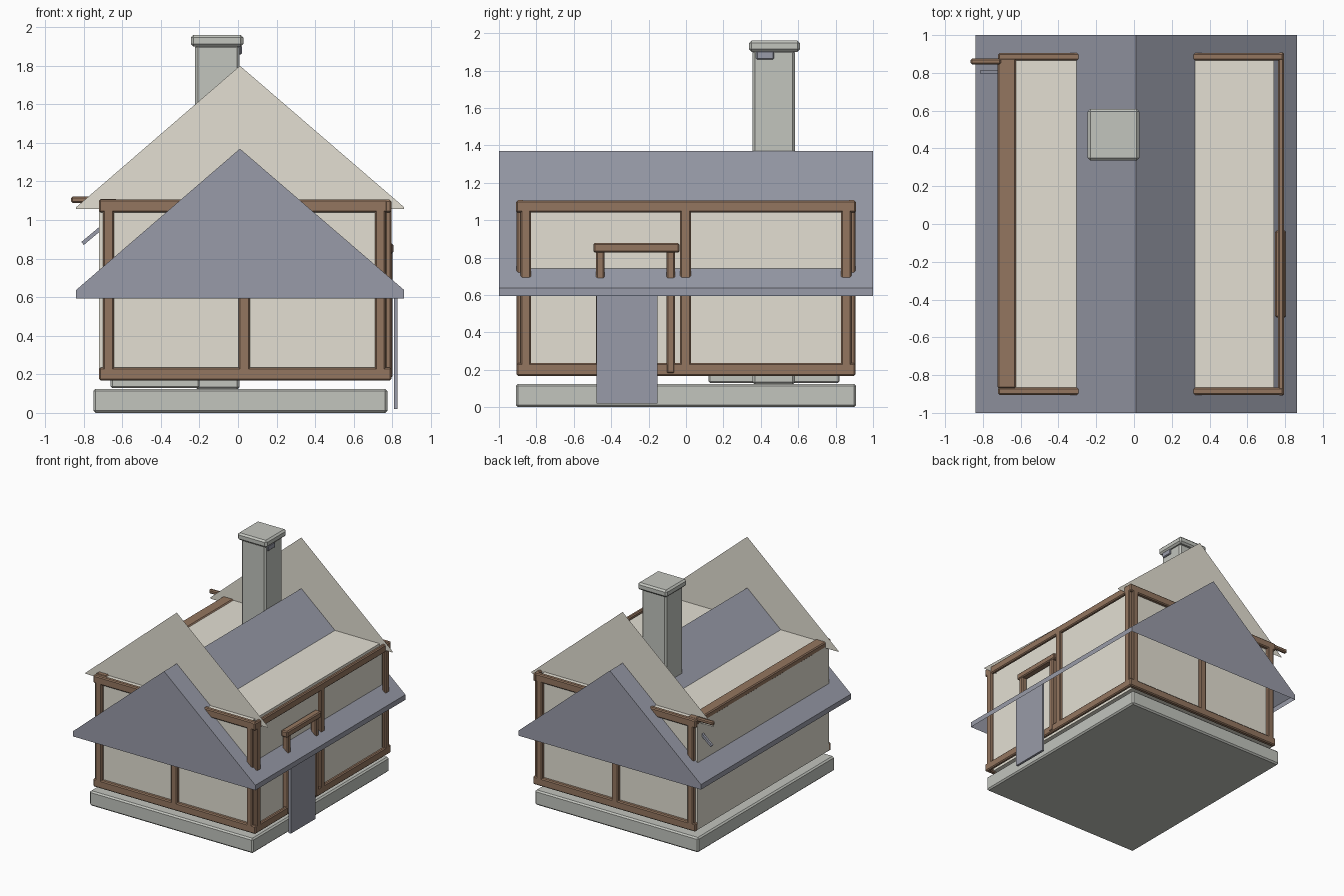
import bpy
import bmesh
from math import radians
from mathutils import Matrix, Vector

if "Cube" in bpy.data.objects:
    bpy.data.objects.remove(bpy.data.objects["Cube"], do_unlink=True)


def material(name, rgb):
    mat = bpy.data.materials.new(name)
    mat.use_nodes = True
    mat.diffuse_color = (*rgb, 1)
    mat.node_tree.nodes["Principled BSDF"].inputs["Base Color"].default_value = (*rgb, 1)
    return mat


plaster = material("cream plaster", (0.77, 0.74, 0.65))
slate = material("blue grey slate", (0.315, 0.328, 0.392))
timber = material("brown timber", (0.295, 0.18, 0.115))
stone = material("grey stone", (0.54, 0.555, 0.515))


def finish(name, bm, mat):
    mesh = bpy.data.meshes.new(name)
    bm.to_mesh(mesh)
    bm.free()
    mesh.materials.append(mat)
    obj = bpy.data.objects.new(name, mesh)
    bpy.context.collection.objects.link(obj)
    return obj


def box(name, mat, x, y, z, bevel=0.0, tilt=0.0):
    """Box from its extents, optionally chamfered and tilted about y."""
    lo, hi = Vector((x[0], y[0], z[0])), Vector((x[1], y[1], z[1]))
    bm = bmesh.new()
    bmesh.ops.create_cube(bm, size=1, matrix=Matrix.Diagonal((*(hi - lo), 1)))
    if bevel:
        bmesh.ops.bevel(bm, geom=bm.edges[:], offset=bevel, segments=1, affect='EDGES')
    move = Matrix.Translation((lo + hi) / 2) @ Matrix.Rotation(tilt, 4, 'Y')
    bmesh.ops.transform(bm, matrix=move, verts=bm.verts)
    return finish(name, bm, mat)


def beam(name, x, y, z):
    return box(name, timber, x, y, z, bevel=0.008)


def sheet(name, mat, profile, y, depth=0.0):
    """Profile in the xz plane; with depth, a prism along y with an open underside."""
    bm = bmesh.new()
    face = bm.faces.new([bm.verts.new((px, y, pz)) for px, pz in profile])
    if depth:
        new = bmesh.ops.extrude_face_region(bm, geom=[face], use_keep_orig=True)["geom"]
        bmesh.ops.translate(bm, vec=(0, depth, 0),
                            verts=[v for v in new if isinstance(v, bmesh.types.BMVert)])
        bmesh.ops.recalc_face_normals(bm, faces=bm.faces)
        bottom = [f for f in bm.faces if f.normal.z < -0.9]
        bmesh.ops.delete(bm, geom=bottom, context='FACES')
    return finish(name, bm, mat)


# Foundation and wall block
box("foundation", stone, (-0.75, 0.775), (-0.91, 0.91), (0, 0.125), 0.012)
box("walls", plaster, (-0.72, 0.74), (-0.875, 0.875), (0.175, 1.1))

# Roof shell and the tall gable sheets set back inside the walls
left, right, mid = -0.84, 0.862, 0.01
sheet("roof", slate,
      [(left, 0.594), (right, 0.594), (right, 0.637), (mid, 1.37), (left, 0.637)], -1, 2)
for side, y in (("front", -0.83), ("back", 0.83)):
    sheet(side + "_gable", plaster,
          [(left, 1.057), (right, 1.057), (right, 1.066), (mid, 1.8), (left, 1.066)], y)

# Timber frames of the front and back
for side, y in (("front", (-0.905, -0.865)), ("back", (0.865, 0.905))):
    beam(side + "_sill_beam", (-0.72, 0.792), y, (0.167, 0.235))
    beam(side + "_top_beam", (-0.72, 0.792), y, (1.04, 1.107))
    for name, x in (("left", (0.71, 0.765)), ("middle", (0.003, 0.063)), ("right", (-0.7, -0.643))):
        beam(f"{side}_{name}_post", x, y, (0.18, 1.1))

# Timber frame of the door side, standing slightly off the wall
depth = (0.763, 0.795)
beam("side_sill_beam", depth, (-0.905, 0.905), (0.167, 0.235))
beam("side_top_beam", depth, (-0.908, 0.908), (1.04, 1.105))
for name, y in (("front", (-0.885, -0.828)), ("middle", (-0.032, 0.027)), ("back", (0.828, 0.885))):
    beam(f"side_{name}_post", depth, y, (0.18, 1.1))

# Door with its posts and lintel
for name, y in (("front", (-0.48, -0.435)), ("back", (-0.105, -0.06))):
    beam(f"door_{name}_post", (0.75, 0.8), y, (0.18, 0.85))
beam("door_lintel", (0.747, 0.806), (-0.495, -0.035), (0.826, 0.878))
box("door", slate, (0.808, 0.828), (-0.478, -0.153), (0.02, 0.65))

# Wall plate, projecting beam and stay of the plain side
beam("wall_plate", (-0.722, -0.625), (-0.87, 0.88), (1.06, 1.108))
beam("projecting_beam", (-0.865, -0.705), (0.845, 0.875), (1.088, 1.122))
box("stay", slate, (-0.82, -0.7), (0.795, 0.815), (0.907, 0.927), tilt=radians(-40))

# Chimney with cap, bracket and hearth
box("hearth", stone, (-0.66, -0.2), (0.12, 0.82), (0.13, 0.18), 0.008)
box("chimney", stone, (-0.222, 0.008), (0.355, 0.583), (0.12, 1.91), 0.014)
box("chimney_cap", stone, (-0.245, 0.028), (0.336, 0.61), (1.9, 1.96), 0.014)
box("chimney_bracket", slate, (0, 0.02), (0.375, 0.47), (1.858, 1.905), 0.006)
